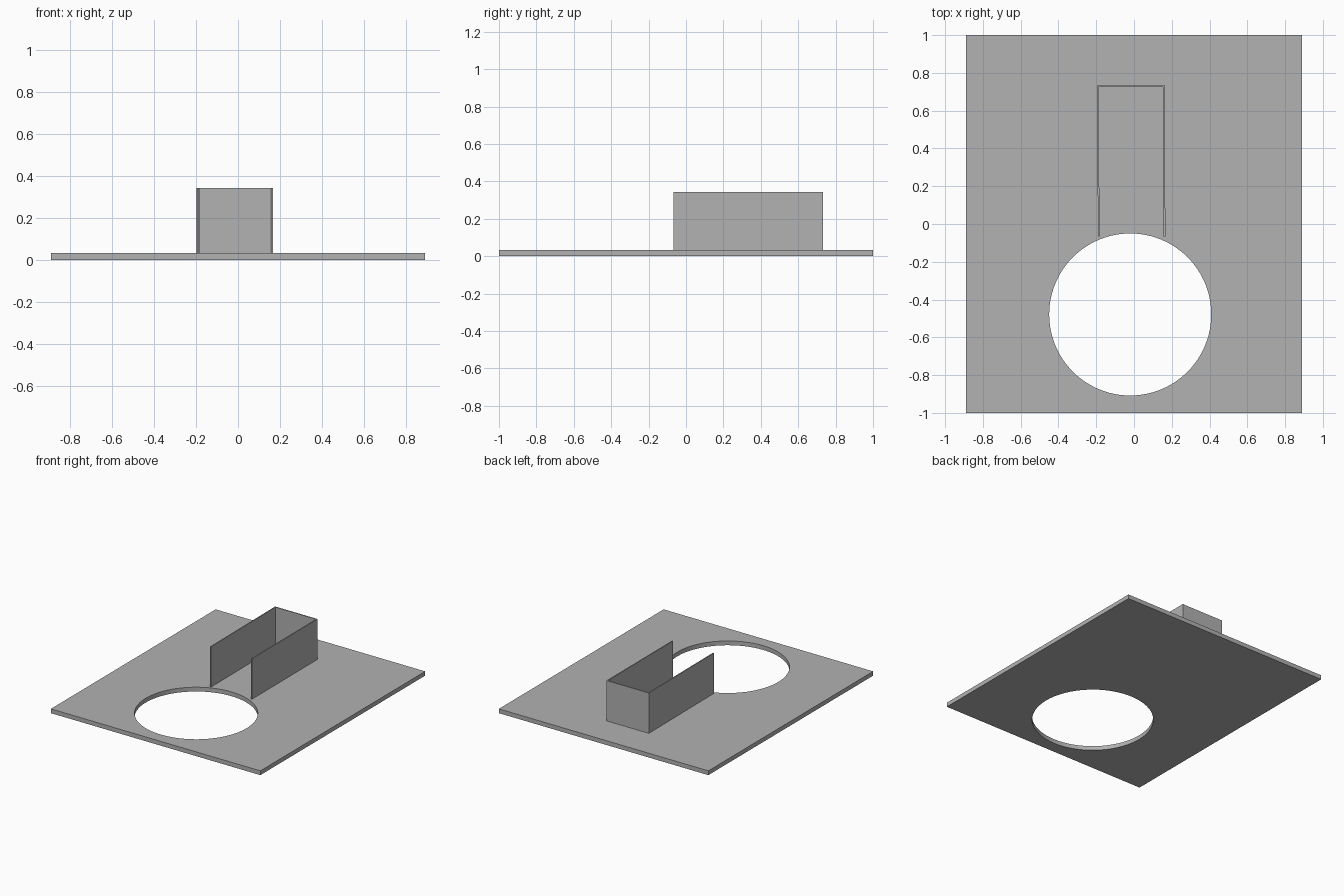
import bpy
import bmesh
from math import cos, sin, tau

cube = bpy.data.objects.get("Cube")
if cube:
    bpy.data.objects.remove(cube, do_unlink=True)

grey = bpy.data.materials.new("plain grey")
grey.use_nodes = True
colour = (0.445, 0.445, 0.445, 1)
grey.diffuse_color = colour
grey.node_tree.nodes["Principled BSDF"].inputs["Base Color"].default_value = colour

PLATE_TOP = 0.033
WALL_TOP = 0.343


def finish(name, bm):
    """Turn a bmesh into a grey object."""
    bmesh.ops.recalc_face_normals(bm, faces=bm.faces)
    mesh = bpy.data.meshes.new(name)
    bm.to_mesh(mesh)
    bm.free()
    mesh.materials.append(grey)
    obj = bpy.data.objects.new(name, mesh)
    bpy.context.collection.objects.link(obj)
    return obj


def extrude_outlines(name, outlines, z0, z1):
    """Fill closed outlines (inner ones become holes) and raise them."""
    bm = bmesh.new()
    edges = []
    for outline in outlines:
        verts = [bm.verts.new((x, y, z0)) for x, y in outline]
        edges += [bm.edges.new((a, b)) for a, b in zip(verts, verts[1:] + verts[:1])]
    bmesh.ops.triangle_fill(bm, edges=edges, use_beauty=True)
    raised = bmesh.ops.extrude_face_region(bm, geom=bm.faces[:], use_keep_orig=True)["geom"]
    top = [v for v in raised if isinstance(v, bmesh.types.BMVert)]
    bmesh.ops.translate(bm, verts=top, vec=(0, 0, z1 - z0))
    return finish(name, bm)


# Flat base plate with the round opening
border = [(-0.89, -1), (0.89, -1), (0.89, 1), (-0.89, 1)]
opening = [(-0.02 + 0.429 * cos(tau * i / 96), -0.479 + 0.429 * sin(tau * i / 96))
           for i in range(96)]
plate = extrude_outlines("base_plate", [border, opening], 0, PLATE_TOP)
bpy.context.view_layer.objects.active = plate
plate.select_set(True)
bpy.ops.object.shade_smooth_by_angle()

# Thin three-sided channel, open towards the opening
channel = [(-0.197, 0.732), (-0.19, -0.067), (-0.182, -0.067), (-0.188, 0.724),
           (0.154, 0.724), (0.157, -0.067), (0.166, -0.067), (0.163, 0.732)]
extrude_outlines("channel_walls", [channel], PLATE_TOP, WALL_TOP)
